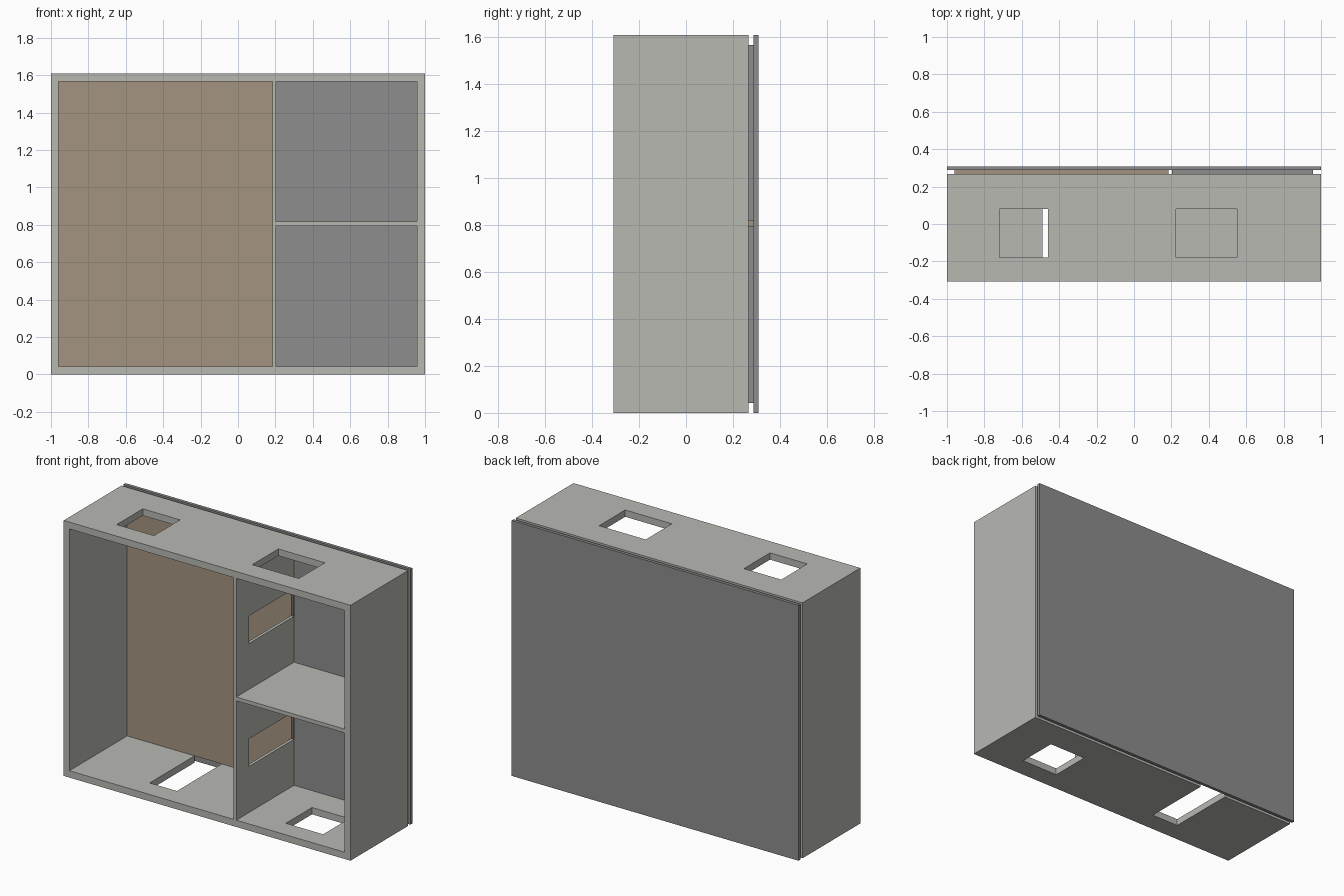
import bpy

default = bpy.data.objects.get("Cube")
if default:
    bpy.data.objects.remove(default, do_unlink=True)


def material(name, rgb):
    mat = bpy.data.materials.new(name)
    mat.use_nodes = True
    mat.diffuse_color = (*rgb, 1)
    mat.node_tree.nodes["Principled BSDF"].inputs["Base Color"].default_value = (*rgb, 1)
    return mat


def box(name, xs, ys, zs, mat=None):
    """Box spanning the given x, y and z ranges."""
    bpy.ops.mesh.primitive_cube_add(size=1)
    ob = bpy.context.object
    ob.name = ob.data.name = name
    for v in ob.data.vertices:
        v.co = [r[0] if c < 0 else r[1] for c, r in zip(v.co, (xs, ys, zs))]
    if mat:
        ob.data.materials.append(mat)
    return ob


def cut(target, *ranges):
    """Cut a box-shaped opening out of the target."""
    cutter = box("cutter", *ranges)
    cutter.hide_render = True
    mod = target.modifiers.new("opening", 'BOOLEAN')
    mod.operation, mod.solver, mod.object = 'DIFFERENCE', 'EXACT', cutter
    bpy.context.view_layer.objects.active = target
    bpy.ops.object.modifier_apply(modifier=mod.name)
    bpy.data.objects.remove(cutter, do_unlink=True)


shell = material("pale grey", (0.48, 0.48, 0.45))
wood = material("tan", (0.37, 0.295, 0.215))
grey = material("mid grey", (0.27, 0.27, 0.27))

FRONT, REAR, PLATE, BACK = -0.308, 0.267, 0.288, 0.308
HEIGHT = 1.61
THROUGH = (-0.5, 0.5)

# Compartment openings: x range, z range, rear panel colour
compartments = {
    "large": ((-0.96, 0.185), (0.043, 1.567), wood),
    "upper": ((0.204, 0.957), (0.819, 1.567), grey),
    "lower": ((0.204, 0.957), (0.043, 0.795), grey),
}

# Cabinet with open compartments, each with its own rear panel
cabinet = box("cabinet", (-1, 1), (FRONT, REAR), (0, HEIGHT), shell)
for name, (xs, zs, mat) in compartments.items():
    cut(cabinet, xs, THROUGH, zs)
    box(name + "_rear_panel", xs, (REAR, PLATE), zs, mat)

# Hand holes in the top and floor
hole_y = (-0.18, 0.08)
top_z, floor_z = (1.5, 1.7), (-0.1, 0.1)
cut(cabinet, (-0.72, -0.46), hole_y, top_z)
cut(cabinet, (0.225, 0.55), hole_y, top_z)
cut(cabinet, (0.46, 0.72), hole_y, floor_z)

# Slots running out to the rear edge, in the floor and the divider
slot_y = (-0.18, 0.5)
cut(cabinet, (-0.49, -0.30), slot_y, floor_z)
for middle in (0.42, 1.195):
    cut(cabinet, (0.1, 0.3), slot_y, (middle - 0.087, middle + 0.087))

# Full-size back plate
box("back_plate", (-1, 1), (PLATE, BACK), (0, HEIGHT), grey)
